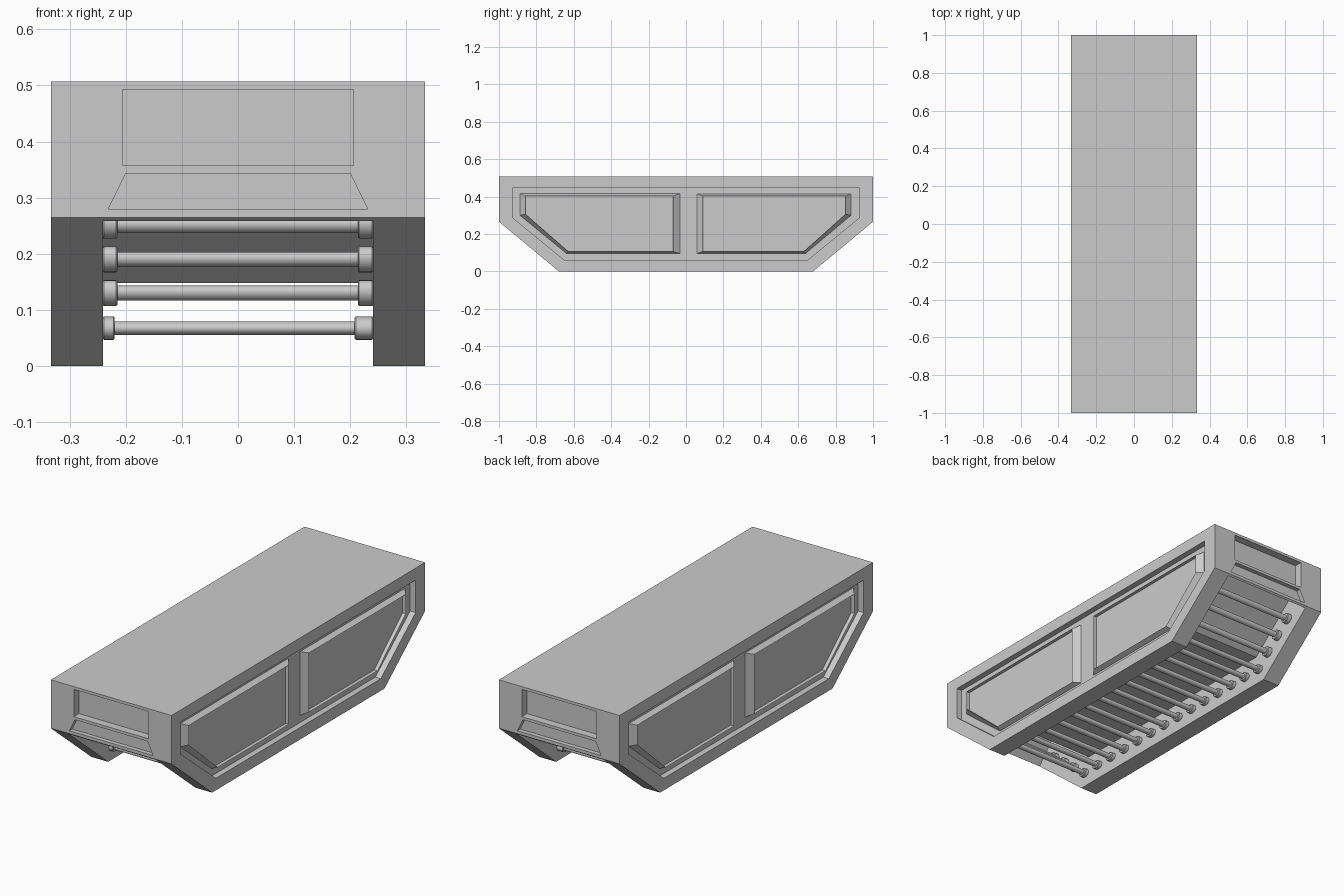
import bpy, bmesh, math

if "Cube" in bpy.data.objects:
    bpy.data.objects.remove(bpy.data.objects["Cube"])


def loft(name, *loops):
    """Solid through matching point loops, capped at both ends."""
    bm = bmesh.new()
    rings = [[bm.verts.new(p) for p in loop] for loop in loops]
    n = len(rings[0])
    bm.faces.new(rings[0])
    bm.faces.new(rings[-1][::-1])
    for a, b in zip(rings, rings[1:]):
        for i in range(n):
            j = (i + 1) % n
            bm.faces.new((a[j], a[i], b[i], b[j]))
    bmesh.ops.recalc_face_normals(bm, faces=bm.faces)
    me = bpy.data.meshes.new(name)
    bm.to_mesh(me)
    bm.free()
    ob = bpy.data.objects.new(name, me)
    bpy.context.collection.objects.link(ob)
    return ob


def slab(name, prof, x0, x1):
    """Extrude a (y, z) profile along x."""
    return loft(name, [(x0, y, z) for y, z in prof], [(x1, y, z) for y, z in prof])


def cut(ob, cutter):
    cutter.hide_render = True
    m = ob.modifiers.new("cut", 'BOOLEAN')
    m.operation = 'DIFFERENCE'
    m.solver = 'EXACT'
    m.object = cutter
    bpy.context.view_layer.objects.active = ob
    bpy.ops.object.modifier_apply(modifier=m.name)
    bpy.data.objects.remove(cutter)


def mirror_profile(half):
    return half + [(-y, z) for y, z in reversed(half)]


W, INNER, GROOVE = 0.333, 0.241, 0.03
SLOPE = math.atan2(0.265, 0.32)

# Main housing with sloped lower ends
body = slab("housing", mirror_profile([(0.68, 0), (1, 0.265), (1, 0.507)]), -W, W)

# Roller channel in the underside, following the sloped ends
cut(body, slab("channel_cutter", mirror_profile(
    [(0.68, -0.012), (1.002, 0.255), (0.992, 0.258), (0.892, 0.376), (0.625, 0.148)]),
    -INNER, INNER))

# Sunken side fields
field = mirror_profile([(0.65, 0.06), (0.925, 0.285), (0.925, 0.447)])
for s in (-1, 1):
    cut(body, slab("field_cutter", field, s * (W - GROOVE), s * (W + 0.1)))

# End recesses: a rectangle above a trapezoid
rect = [(-0.206, 0.357), (0.206, 0.357), (0.206, 0.493), (-0.206, 0.493)]
trap = [(-0.231, 0.28), (0.231, 0.28), (0.2, 0.343), (-0.2, 0.343)]
for s in (-1, 1):
    for shape, depth in ((rect, 0.04), (trap, 0.022)):
        cut(body, loft("end_cutter",
                       [(x, s * (1 - depth), z) for x, z in shape],
                       [(x, s * 1.1, z) for x, z in shape]))

# Side panels: a bevelled ridge around a sunken face
panels = {
    "rear": ([(0.055, 0.095), (0.64, 0.095), (0.885, 0.30), (0.885, 0.415), (0.055, 0.415)],
             [(0.09, 0.106), (0.63, 0.106), (0.853, 0.305), (0.853, 0.402), (0.09, 0.402)]),
    "front": ([(-0.03, 0.095), (-0.64, 0.095), (-0.89, 0.30), (-0.89, 0.417), (-0.03, 0.417)],
              [(-0.07, 0.106), (-0.63, 0.106), (-0.858, 0.305), (-0.858, 0.402), (-0.07, 0.402)]),
}
for s, side in ((-1, "left"), (1, "right")):
    for end, (outer, inner) in panels.items():
        loft(f"{side}_{end}_panel",
             [(s * (W - GROOVE - 0.002), y, z) for y, z in outer],
             [(s * (W - 0.004), y, z) for y, z in inner],
             [(s * (W - 0.022), y, z) for y, z in inner])


# Roller: thin rod with a thick collar at each end, slightly flattened
def roller_mesh(left, right, sides=24, stretch=1.25):
    r, R, c = 0.012, 0.0208, 0.002
    prof = [(-INNER, R - c), (-INNER + c, R), (left - c, R), (left, R - c), (left, r),
            (right, r), (right, R - c), (right + c, R), (INNER - c, R), (INNER, R - c)]
    bm = bmesh.new()
    turn = [2 * math.pi * k / sides for k in range(sides)]
    rings = [[bm.verts.new((x, stretch * q * math.cos(t), q * math.sin(t))) for t in turn]
             for x, q in prof]
    for a, b in zip(rings, rings[1:]):
        for k in range(sides):
            j = (k + 1) % sides
            bm.faces.new((a[k], a[j], b[j], b[k]))
    bm.faces.new(rings[0])
    bm.faces.new(rings[-1])
    bmesh.ops.recalc_face_normals(bm, faces=bm.faces)
    me = bpy.data.meshes.new("roller")
    bm.to_mesh(me)
    bm.free()
    return me


flat_mesh = roller_mesh(-0.22, 0.208)
slope_mesh = roller_mesh(-0.215, 0.214)
spots = [(flat_mesh, -0.65 + 0.1 * i, 0.0675, 0) for i in range(14)]
for s in (-1, 1):
    spots += [(slope_mesh, s * (0.65 + 0.0725 * i), 0.0695 + 0.0602 * i, s * SLOPE)
              for i in (1, 2, 3)]
rollers = []
for i, (me, y, z, tilt) in enumerate(spots):
    ob = bpy.data.objects.new(f"roller_{i + 1}", me)
    ob.location = (0, y, z)
    ob.rotation_euler.x = tilt
    bpy.context.collection.objects.link(ob)
    rollers.append(ob)

# Smooth rounds on the rollers, sharp collar edges
for ob in (rollers[0], rollers[-1]):
    bpy.ops.object.select_all(action='DESELECT')
    ob.select_set(True)
    bpy.context.view_layer.objects.active = ob
    bpy.ops.object.shade_smooth_by_angle(angle=math.radians(35))
